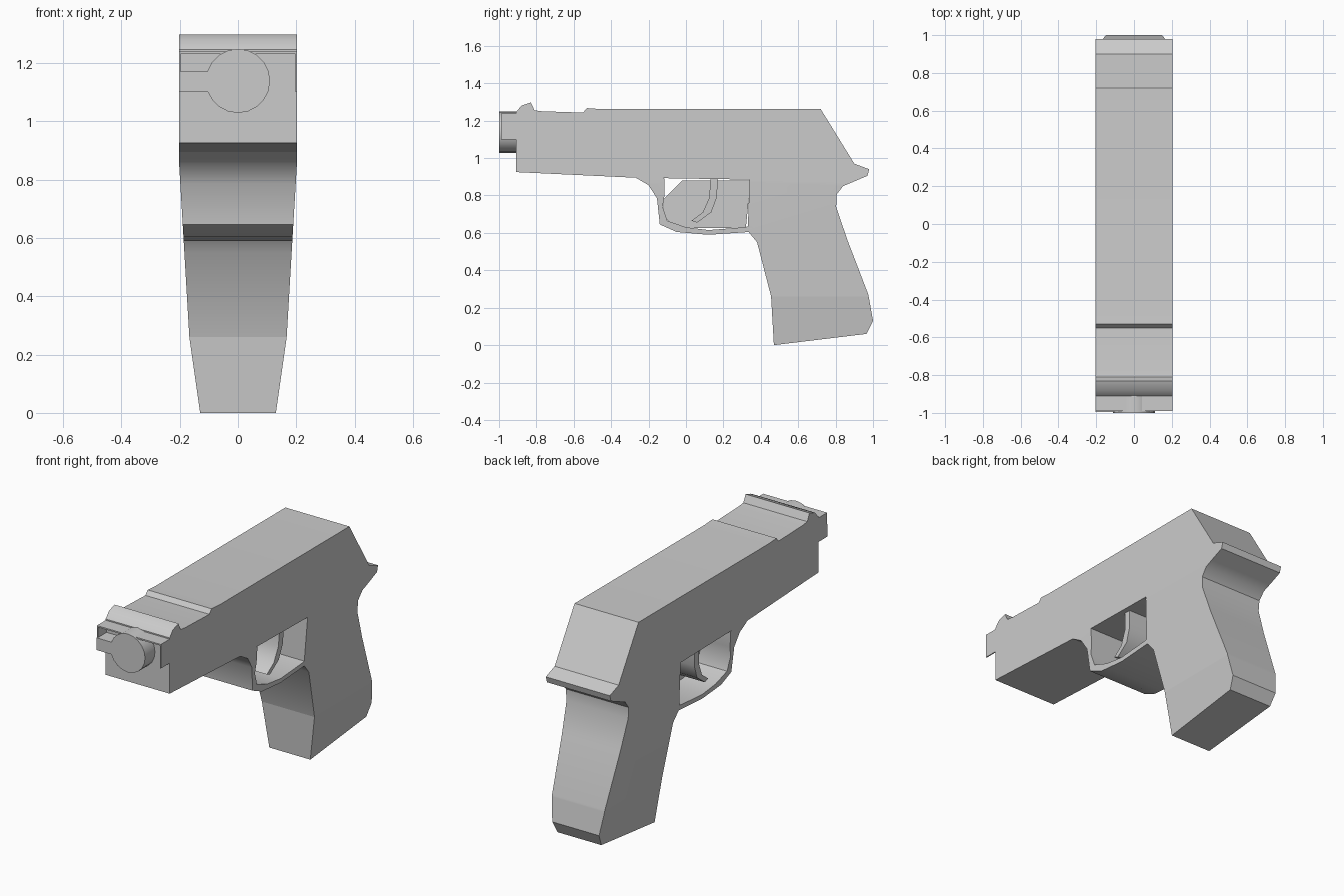
import bpy, bmesh, math
from mathutils import Vector

if "Cube" in bpy.data.objects:
    bpy.data.objects.remove(bpy.data.objects["Cube"])

WIDTHS = [(0.0, 0.13), (0.26, 0.167), (0.6, 0.187), (0.87, 0.203), (2.0, 0.203)]


def half_width(z):
    for (z0, w0), (z1, w1) in zip(WIDTHS, WIDTHS[1:]):
        if z <= z1:
            return w0 + (w1 - w0) * (max(z, z0) - z0) / (z1 - z0)
    return WIDTHS[-1][1]


def finish(name, bm):
    bmesh.ops.recalc_face_normals(bm, faces=bm.faces)
    me = bpy.data.meshes.new(name)
    bm.to_mesh(me)
    bm.free()
    ob = bpy.data.objects.new(name, me)
    bpy.context.collection.objects.link(ob)
    bpy.ops.object.select_all(action='DESELECT')
    ob.select_set(True)
    bpy.context.view_layer.objects.active = ob
    bpy.ops.object.shade_smooth_by_angle(angle=math.radians(35))
    return ob


def extrude_profile(name, pts, x0=-1.0, x1=1.0, taper=True):
    """Extrude a (y, z) outline along x; taper follows the width by height."""
    bm = bmesh.new()
    face = bm.faces.new([bm.verts.new((x0, y, z)) for y, z in pts])
    out = bmesh.ops.extrude_face_region(bm, geom=[face])
    for v in out['geom']:
        if isinstance(v, bmesh.types.BMVert):
            v.co.x = x1
    if taper:
        for z, _ in WIDTHS[1:-1]:
            bmesh.ops.bisect_plane(bm, geom=bm.verts[:] + bm.edges[:] + bm.faces[:],
                                   plane_co=Vector((0, 0, z)), plane_no=Vector((0, 0, 1)))
        for v in bm.verts:
            v.co.x *= half_width(v.co.z)
    bmesh.ops.triangulate(bm, faces=[f for f in bm.faces if len(f.verts) > 4])
    return finish(name, bm)


def box(name, lo, hi):
    (x0, y0, z0), (x1, y1, z1) = lo, hi
    return extrude_profile(name, [(y0, z0), (y1, z0), (y1, z1), (y0, z1)], x0, x1, False)


# Slide, frame and grip in one outline
extrude_profile("body", [
    (-0.91, 0.925), (-0.91, 1.245), (-0.88, 1.28), (-0.83, 1.297), (-0.81, 1.255),
    (-0.77, 1.25), (-0.55, 1.243), (-0.53, 1.267), (-0.46, 1.262), (0.72, 1.262),
    (0.9, 0.97), (0.98, 0.94), (0.97, 0.905), (0.84, 0.85), (0.805, 0.805),
    (0.803, 0.74), (0.86, 0.57), (0.975, 0.27), (1.0, 0.13), (0.965, 0.06),
    (0.47, 0.0), (0.455, 0.26), (0.38, 0.55), (0.33, 0.61), (0.34, 0.885), (-0.27, 0.895)])

# Trigger guard: outer curve, then back along the inner one
extrude_profile("trigger_guard", [
    (-0.27, 0.896), (-0.2, 0.855), (-0.155, 0.785), (-0.14, 0.645), (-0.05, 0.605),
    (0.12, 0.59), (0.34, 0.605), (0.36, 0.64),
    (0.31, 0.63), (0.12, 0.615), (0.0, 0.63), (-0.1, 0.665), (-0.125, 0.74),
    (-0.115, 0.8), (-0.115, 0.892)])

# Thin wall inside the guard
extrude_profile("guard_web", [
    (-0.12, 0.7), (-0.09, 0.655), (0.0, 0.625), (0.32, 0.625), (0.345, 0.88),
    (-0.02, 0.88), (-0.12, 0.78)], -0.004, 0.004, False)

# Trigger
extrude_profile("trigger", [
    (0.13, 0.89), (0.17, 0.89), (0.165, 0.79), (0.135, 0.71), (0.06, 0.655),
    (0.03, 0.665), (0.09, 0.71), (0.125, 0.79)], -0.85, 0.85)

# Muzzle
bm = bmesh.new()
bmesh.ops.create_cone(bm, cap_ends=True, segments=20, radius1=0.11, radius2=0.11, depth=0.1)
for v in bm.verts:
    x, y, z = v.co
    v.co = (x, -0.95 + z, 1.138 + y)
finish("muzzle", bm)

# Arm, side flange and top plate around the muzzle
box("muzzle_arm", (-0.203, -0.995, 1.1), (-0.09, -0.9, 1.17))
box("side_flange_left", (-0.203, -0.99, 1.1), (-0.197, -0.9, 1.235))
box("side_flange_right", (0.197, -0.99, 1.1), (0.203, -0.9, 1.235))
box("top_plate", (-0.203, -0.99, 1.23), (0.203, -0.9, 1.238))
